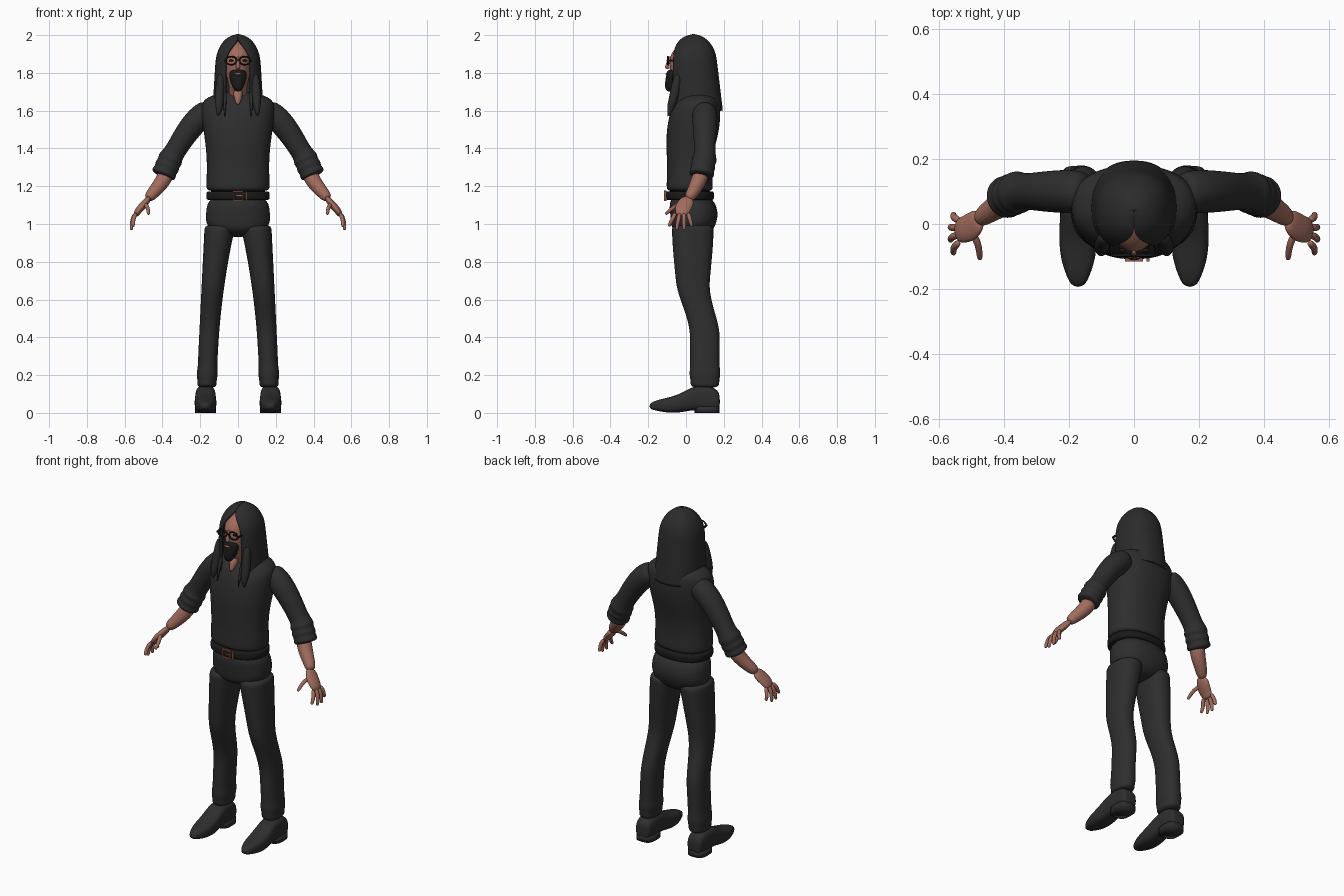
import bpy
import bmesh
from math import sin, cos, pi, tau, asin, sqrt, copysign
from mathutils import Vector, Matrix

if "Cube" in bpy.data.objects:
    bpy.data.objects.remove(bpy.data.objects["Cube"])


def material(name, r, g, b):
    mat = bpy.data.materials.new(name)
    mat.use_nodes = True
    mat.diffuse_color = (r, g, b, 1)
    shader = mat.node_tree.nodes["Principled BSDF"]
    shader.inputs["Base Color"].default_value = (r, g, b, 1)
    return mat


CLOTH = material("charcoal cloth", .027, .027, .027)
HAIR = material("dark hair", .024, .024, .024)
BLACK = material("black", .01, .01, .01)
SKIN = material("skin", .36, .15, .11)
COPPER = material("copper", .33, .11, .07)


def finish(bm, name, mat, mirror=False, subdivide=True, thickness=0, smooth=True):
    """Turn a bmesh into a named object with its modifiers."""
    bmesh.ops.recalc_face_normals(bm, faces=bm.faces)
    mesh = bpy.data.meshes.new(name)
    bm.to_mesh(mesh)
    bm.free()
    mesh.materials.append(mat)
    for polygon in mesh.polygons:
        polygon.use_smooth = smooth
    ob = bpy.data.objects.new(name, mesh)
    bpy.context.collection.objects.link(ob)
    if mirror:
        ob.modifiers.new("Mirror", "MIRROR").use_mirror_merge = False
    if subdivide:
        modifier = ob.modifiers.new("Smooth", "SUBSURF")
        modifier.levels = modifier.render_levels = 2
    if thickness:
        modifier = ob.modifiers.new("Thickness", "SOLIDIFY")
        modifier.thickness = thickness
        modifier.offset = 0


def mix(a, b, t):
    return a + (b - a) * t


def smoothstep(t):
    t = min(max(t, 0), 1)
    return t * t * (3 - 2 * t)


def outline(angle, power):
    """Point on a rounded square; power 2 is a circle."""
    return [copysign(abs(v) ** (2 / power), v) for v in (cos(angle), sin(angle))]


def loft(name, rings, mat, sides=16, power=2.3, **options):
    """Skin a capped tube through rings given as (centre, u axis, v axis)."""
    bm = bmesh.new()
    rows = []
    for centre, u, v in rings:
        row = []
        for i in range(sides):
            a, b = outline(tau * i / sides, power)
            row.append(bm.verts.new(Vector(centre) + Vector(u) * a + Vector(v) * b))
        rows.append(row)
    for low, high in zip(rows, rows[1:]):
        for i in range(sides):
            bm.faces.new((low[i - 1], low[i], high[i], high[i - 1]))
    bm.faces.new(rows[0])
    bm.faces.new(rows[-1])
    finish(bm, name, mat, **options)


def level(z, half_width, front, back, x=0):
    """Horizontal ring."""
    return (x, (front + back) / 2, z), (half_width, 0, 0), (0, (back - front) / 2, 0)


def stack(name, rows, mat, **options):
    loft(name, [level(*row) for row in rows], mat, **options)


def tube(name, points, mat, flare=1, **options):
    """Tube along (x, y, z, radius) points; flare widens it in depth."""
    rings = []
    for i, (*centre, radius) in enumerate(points):
        ahead = Vector(points[min(i + 1, len(points) - 1)][:3])
        along = (ahead - Vector(points[max(i - 1, 0)][:3])).normalized()
        side = (Vector((0, 1, 0)) - along * along.y).normalized()
        rings.append((centre, along.cross(side) * radius, side * radius * flare))
    loft(name, rings, mat, power=2, **options)


def placed(location, size):
    return Matrix.Translation(location) @ Matrix.Diagonal((*size, 1))


def box(name, location, size, mat, **options):
    bm = bmesh.new()
    bmesh.ops.create_cube(bm, size=1, matrix=placed(location, size))
    finish(bm, name, mat, subdivide=False, smooth=False, **options)


def ball(name, location, size, mat, **options):
    bm = bmesh.new()
    bmesh.ops.create_uvsphere(bm, u_segments=16, v_segments=8, radius=1,
                              matrix=placed(location, size))
    finish(bm, name, mat, subdivide=False, **options)


# Shirt body
stack("shirt", [(1.17, .165, -.1, .14), (1.19, .17, -.105, .145), (1.3, .165, -.1, .135),
                (1.4, .17, -.105, .15), (1.5, .185, -.105, .18), (1.62, .2, -.08, .185),
                (1.665, .18, -.04, .17), (1.69, .11, -.01, .14), (1.7, .06, 0, .1)],
      CLOTH, sides=24)

# Belt and buckle
BELT_Z, BELT_FRONT = 1.15, -.11
stack("belt", [(BELT_Z + rise, .17 - inset, BELT_FRONT + inset, .15 - inset)
               for rise, inset in ((-.025, .01), (-.02, 0), (.02, 0), (.025, .01))],
      BLACK, sides=24)
for s in (-1, 1):
    box("buckle_side", (s * .024, BELT_FRONT, BELT_Z), (.007, .012, .05), COPPER)
    box("buckle_bar", (0, BELT_FRONT, BELT_Z + s * .024), (.05, .012, .007), COPPER)
box("buckle_prong", (.008, BELT_FRONT, BELT_Z), (.03, .01, .006), COPPER)
box("belt_loop", (.043, BELT_FRONT, BELT_Z), (.009, .012, .046), COPPER)

# Trousers: seat, then legs that sweep back below the knee and crease at the hem
stack("trouser_seat", [(.93, .05, 0, .1), (.96, .13, -.07, .14), (1, .175, -.08, .16),
                       (1.06, .17, -.085, .175), (1.16, .16, -.095, .14)], CLOTH, sides=24)
leg = []
STEPS = 24
for i in range(STEPS + 1):
    t = i / STEPS
    z = mix(1, .13, t)
    sweep = smoothstep((.7 - z) / .3)
    crease = .005 * sin(t * tau * 8) * smoothstep((.3 - z) / .1)
    outer = mix(.178, .22, t) + crease
    inner = .11 - .1 * (1 - t) ** 2 - crease
    middle = mix(.036, .1, sweep)
    depth = mix(.113, .08, smoothstep((1 - z) / .5)) + crease
    leg.append(level(z, (outer - inner) / 2, middle - depth, middle + depth, (outer + inner) / 2))
loft("trouser_legs", leg, CLOTH, mirror=True)

# Shoes, from heel to toe, with heel blocks
FOOT_X = .172
loft("shoes", [((FOOT_X, y, (sole + top) / 2), (width, 0, 0), (0, 0, (top - sole) / 2))
               for y, width, sole, top in ((.18, .04, .02, .1), (.16, .05, .01, .13),
                                           (.1, .055, .01, .15), (.03, .055, .015, .14),
                                           (-.03, .06, 0, .1), (-.1, .056, 0, .08),
                                           (-.15, .04, .01, .07), (-.195, .02, .02, .05))],
     CLOTH, power=3, mirror=True)
stack("shoe_heels", [(z, .055, .045, .178, FOOT_X) for z in (0, .035)], CLOTH,
      power=3, mirror=True, subdivide=False)

# Sleeves ending in rolled cuffs
sleeve = [(.14, .1, 1.61, .05), (.17, .1, 1.59, .068), (.225, .1, 1.545, .068),
          (.285, .1, 1.465, .062), (.33, .1, 1.39, .056)]
elbow, cuff = Vector((.35, .1, 1.36)), Vector((.4, .08, 1.25))
ROLLS = 6
for i in range(ROLLS + 1):
    sleeve.append((*elbow.lerp(cuff, i / ROLLS), .07 if i % 2 else .06))
tube("sleeves", sleeve, CLOTH, mirror=True)

# Forearms, palms, fingers and thumbs
tube("forearms", [(.37, .09, 1.29, .045), (.4, .065, 1.22, .042), (.45, .035, 1.165, .034),
                  (.48, .01, 1.13, .026)], SKIN, mirror=True)
tube("palms", [(.47, .02, 1.14, .016), (.5, -.01, 1.1, .021), (.53, -.02, 1.07, .019),
               (.545, -.02, 1.04, .014)], SKIN, flare=2.2, mirror=True)


def digit(name, base, tip, bulge):
    base, tip = Vector(base), Vector(tip)
    middle = base.lerp(tip, .5) + Vector(bulge)
    tube(name, [(*base, .013), (*middle, .012), (*tip, .01), (*middle.lerp(tip, 1.1), .005)],
         SKIN, sides=8, mirror=True)


for i, finger in enumerate(("index", "middle", "ring", "little")):
    arch = sin(pi * (i + 1) / 5)
    digit(finger + "_fingers", (.53 + .013 * arch, .022 * i - .055, 1.06),
          (.54 + .025 * arch, .04 * i - .09, 1.02 - .05 * arch), (.01, 0, 0))
digit("thumbs", (.5, -.02, 1.11), (.474, -.105, 1.055), (-.01, 0, .01))

# Head, neck and face
stack("head", [(1.6, .05, -.02, .09), (1.69, .05, -.03, .08), (1.72, .045, -.07, .08),
               (1.79, .066, -.086, .11), (1.85, .074, -.09, .12), (1.9, .075, -.086, .12),
               (1.945, .06, -.045, .1), (1.97, .03, 0, .08)], SKIN, power=2)
tube("neck_opening", [(0, -.015, 1.715, .03), (0, -.045, 1.675, .027), (0, -.07, 1.63, .008)],
     SKIN, sides=8)
tube("nose", [(0, -.083, 1.89, .007), (0, -.096, 1.85, .01), (0, -.1, 1.83, .015),
              (0, -.094, 1.82, .01)], SKIN, sides=8)
stack("beard", [(1.7, .015, -.1, -.07), (1.725, .03, -.115, -.05), (1.76, .045, -.11, -.03),
                (1.8, .05, -.104, -.03), (1.82, .03, -.095, -.04)], BLACK, power=2)
ball("mouth", (0, -.101, 1.795), (.018, .007, .006), SKIN)
EYE_X, EYE_Z = .036, 1.865
ball("eyes", (EYE_X, -.081, EYE_Z), (.012, .006, .006), BLACK, mirror=True)

# Spectacles
for s in (-1, 1):
    bpy.ops.mesh.primitive_torus_add(major_radius=.029, minor_radius=.005, major_segments=24,
                                     minor_segments=8, location=(s * EYE_X, -.096, EYE_Z),
                                     rotation=(pi / 2, 0, 0))
    rim = bpy.context.object
    rim.name = "spectacle_rim"
    rim.scale.y = .75
    rim.data.materials.append(BLACK)
    bpy.ops.object.shade_smooth()
box("spectacle_bridge", (0, -.1, EYE_Z), (.018, .006, .006), BLACK)
box("spectacle_temples", (.07, -.05, EYE_Z), (.006, .1, .009), BLACK, mirror=True)

# Long hair: a dome and a falling sheet, open at the face
DOME, FALL, AROUND, BROW, POWER = 5, 4, 24, 1.85, 2.3
bm = bmesh.new()
rows = []
for i in range(DOME + FALL + 1):
    bend = pi / 2 * min(i / DOME, 1)
    drop = max(i - DOME, 0) / FALL
    z = BROW + .15 * cos(bend) - .25 * drop
    width = max(.115 * sin(bend) + .015 * drop, .001)
    depth = .12 * sin(bend) + .015 * drop
    middle = .04 + .015 * drop
    hairline = min(max(z - BROW, 0) / .1, 1)
    gap = asin((.065 * sqrt(1 - hairline ** 2) / width) ** (POWER / 2))
    row = []
    for j in range(AROUND + 1):
        a, b = outline(mix(gap, tau - gap, j / AROUND) - pi / 2, POWER)
        row.append(bm.verts.new((width * a, middle + depth * b, z)))
    rows.append(row)
for high, low in zip(rows, rows[1:]):
    for j in range(AROUND):
        bm.faces.new((high[j], high[j + 1], low[j + 1], low[j]))
finish(bm, "hair", HAIR, thickness=.012)

# Locks falling over the chest
tube("front_locks", [(.09, -.04, 1.8, .02), (.095, -.055, 1.72, .025), (.1, -.07, 1.65, .025),
                     (.1, -.085, 1.61, .017), (.105, -.09, 1.57, .004)], HAIR, mirror=True)
tube("thin_locks", [(.07, -.05, 1.72, .012), (.07, -.076, 1.65, .01), (.07, -.1, 1.56, .003)],
     HAIR, sides=8, mirror=True)
